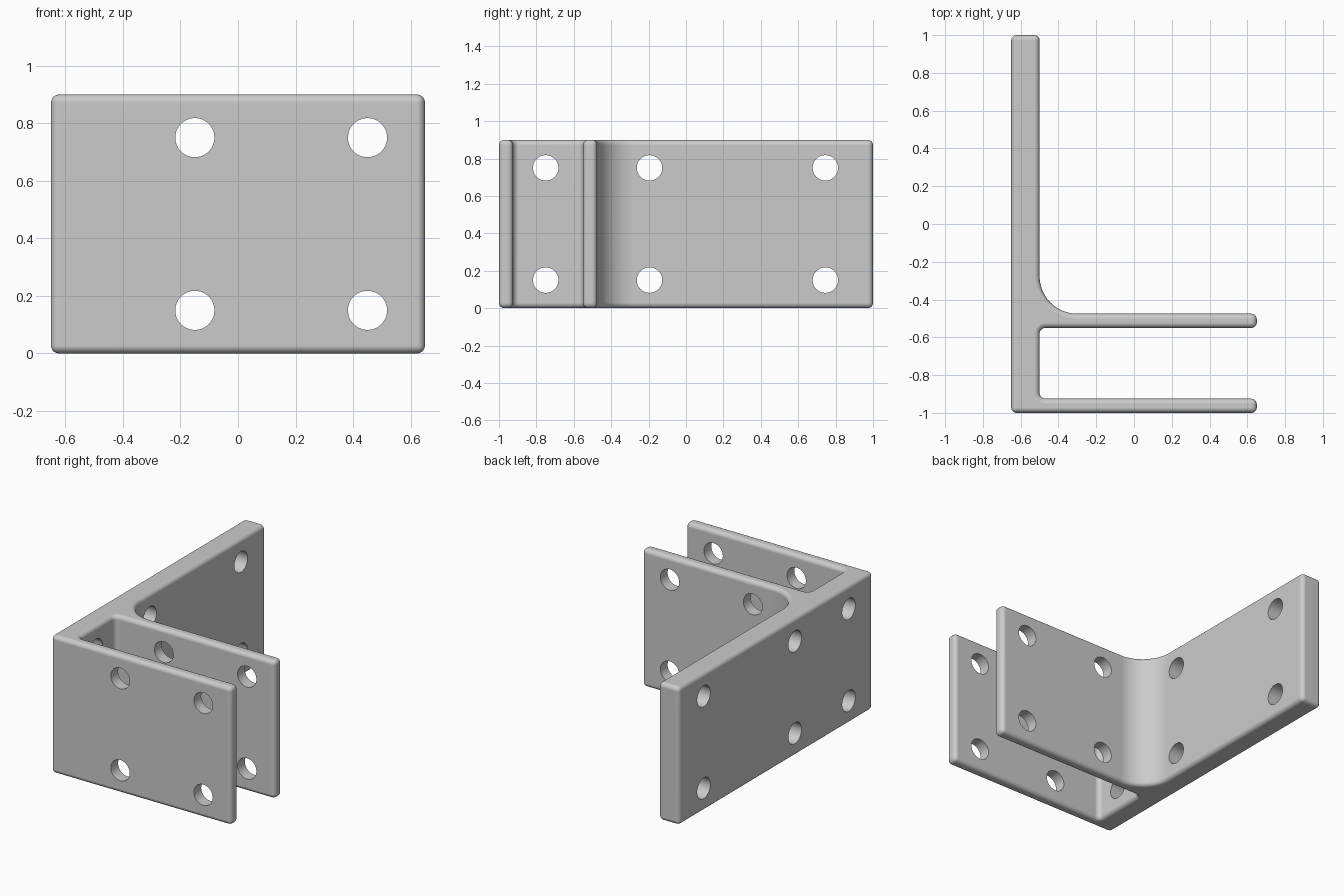
import bpy, bmesh, math
from mathutils import Vector, Matrix

cube = bpy.data.objects.get("Cube")
if cube:
    bpy.data.objects.remove(cube, do_unlink=True)

HEIGHT = 0.9
EDGE = 0.028
HOLE_R = 0.068


def make_material(name, value):
    mat = bpy.data.materials.new(name)
    mat.use_nodes = True
    colour = (value, value, value, 1)
    mat.diffuse_color = colour
    mat.node_tree.nodes["Principled BSDF"].inputs["Base Color"].default_value = colour
    return mat


def add_object(name, bm):
    bmesh.ops.recalc_face_normals(bm, faces=bm.faces)
    mesh = bpy.data.meshes.new(name)
    bm.to_mesh(mesh)
    bm.free()
    obj = bpy.data.objects.new(name, mesh)
    bpy.context.collection.objects.link(obj)
    return obj


def fillet(prev, corner, following, radius, steps):
    """Arc rounding a right-angled corner."""
    c = Vector(corner)
    u = (Vector(prev) - c).normalized() * radius
    v = (Vector(following) - c).normalized() * radius
    angles = [math.pi / 2 * i / steps for i in range(steps + 1)]
    return [c + u * (1 - math.sin(a)) + v * (1 - math.cos(a)) for a in angles]


# Plan outline: x, y, inside fillet radius (0 leaves the corner square)
outline = [
    (-0.65, -1, 0), (0.65, -1, 0), (0.65, -0.925, 0), (-0.5, -0.925, 0.032),
    (-0.5, -0.55, 0.032), (0.65, -0.55, 0), (0.65, -0.475, 0),
    (-0.5, -0.475, 0.2), (-0.5, 1, 0), (-0.65, 1, 0),
]
points = []
for i, (x, y, r) in enumerate(outline):
    if r:
        before, after = outline[i - 1][:2], outline[i + 1][:2]
        points += fillet(before, (x, y), after, r, 20 if r > 0.1 else 8)
    else:
        points.append(Vector((x, y)))

# Bracket body
bm = bmesh.new()
face = bm.faces.new([bm.verts.new((p.x, p.y, 0)) for p in points])
top = bmesh.ops.extrude_face_region(bm, geom=[face])["geom"]
bmesh.ops.translate(bm, vec=(0, 0, HEIGHT),
                    verts=[g for g in top if isinstance(g, bmesh.types.BMVert)])
bracket = add_object("bracket", bm)
bracket.data.materials.append(make_material("grey", 0.6))

# Bolt hole cutters: across the long plate, and through both fork arms
bm = bmesh.new()


def add_cutter(centre, axis, depth):
    turn = Matrix.Rotation(math.pi / 2, 4, axis)
    bmesh.ops.create_cone(bm, cap_ends=True, segments=48, radius1=HOLE_R, radius2=HOLE_R,
                          depth=depth, matrix=Matrix.Translation(centre) @ turn)


for z in (0.15, 0.75):
    for y in (-0.75, -0.195, 0.745):
        add_cutter((-0.575, y, z), 'Y', 0.3)
    for x in (-0.15, 0.45):
        add_cutter((x, -0.74, z), 'X', 0.8)
cutters = add_object("bolt_hole_cutters", bm)
cutters.hide_render = True

# Round the edges, then drill
bevel = bracket.modifiers.new("rounded_edges", 'BEVEL')
bevel.width = EDGE
bevel.segments = 5
bevel.limit_method = 'ANGLE'
bevel.angle_limit = math.radians(30)
drill = bracket.modifiers.new("bolt_holes", 'BOOLEAN')
drill.operation = 'DIFFERENCE'
drill.solver = 'EXACT'
drill.object = cutters

bpy.ops.object.select_all(action='DESELECT')
bracket.select_set(True)
bpy.context.view_layer.objects.active = bracket
for name in ("rounded_edges", "bolt_holes"):
    bpy.ops.object.modifier_apply(modifier=name)
bpy.data.objects.remove(cutters, do_unlink=True)

bpy.ops.object.shade_smooth_by_angle(angle=math.radians(30))
normals = bracket.modifiers.new("flat_face_normals", 'WEIGHTED_NORMAL')
normals.keep_sharp = True
